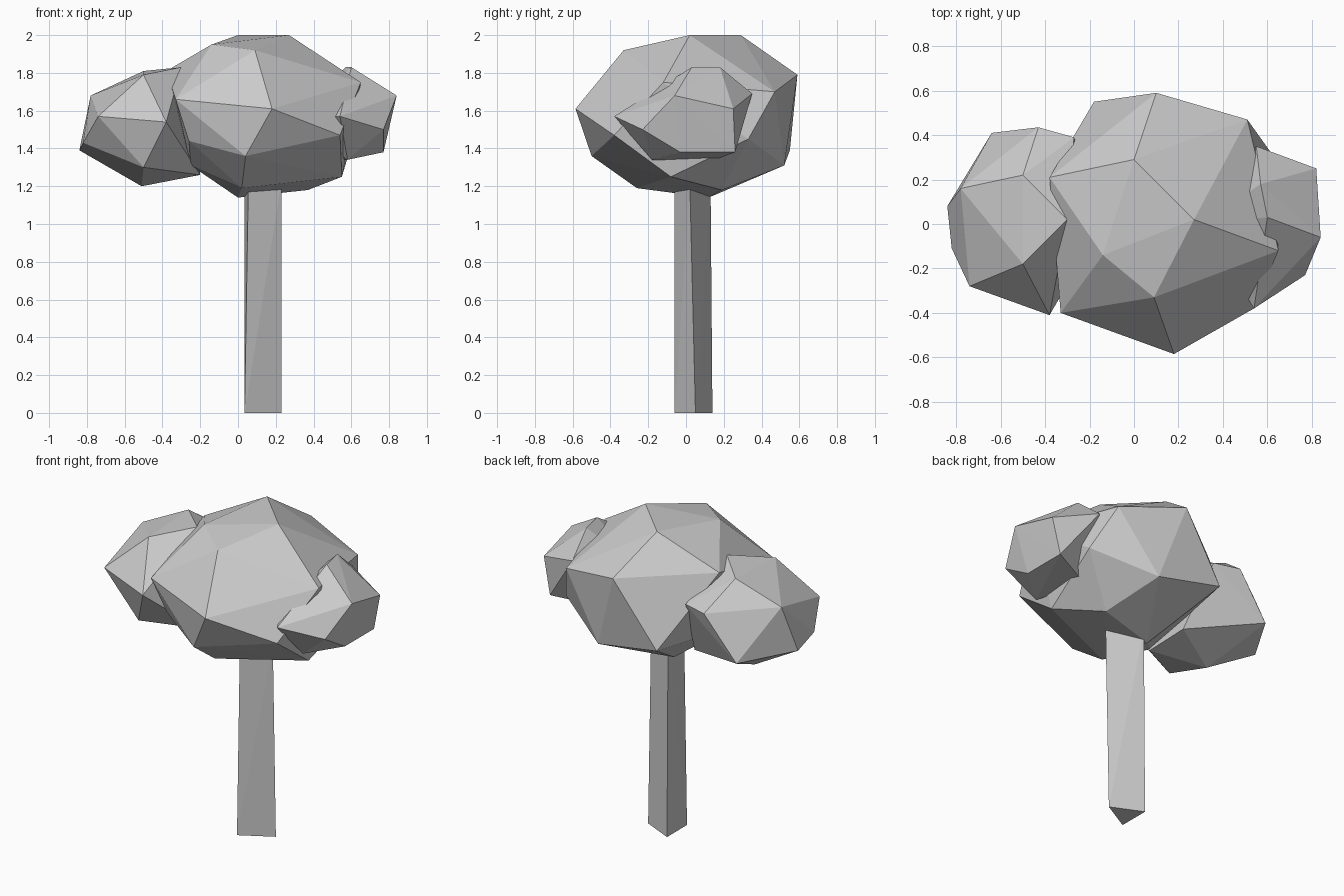
import bpy
import bmesh

grey = bpy.data.materials.new("plain_grey")
grey.diffuse_color = (0.6, 0.6, 0.6, 1)


def faceted_hull(name, points):
    """Flat-shaded rock-like solid wrapped around a few corner points."""
    bm = bmesh.new()
    for p in points:
        bm.verts.new(p)
    res = bmesh.ops.convex_hull(bm, input=bm.verts[:])
    loose = [v for v in bm.verts if not v.link_faces]
    bmesh.ops.delete(bm, geom=loose, context='VERTS')
    bmesh.ops.recalc_face_normals(bm, faces=bm.faces[:])
    mesh = bpy.data.meshes.new(name)
    bm.to_mesh(mesh)
    bm.free()
    mesh.materials.append(grey)
    obj = bpy.data.objects.new(name, mesh)
    bpy.context.collection.objects.link(obj)
    return obj


# Three-sided trunk, slightly twisted, running up into the foliage
faceted_hull("trunk", [
    (0.23, 0.05, 0), (0.035, -0.06, 0), (0.035, 0.14, 0),
    (0.23, 0.02, 1.22), (0.055, -0.06, 1.22), (0.035, 0.13, 1.22)])

# Large central foliage clump: crown, shoulder, skirt, underside
faceted_hull("main_foliage", [
    (0, 0.29, 2), (0.27, 0.02, 2), (-0.14, -0.14, 1.95), (0.09, -0.33, 1.92),
    (-0.38, 0.21, 1.81), (0.10, 0.59, 1.79), (0.65, -0.12, 1.75),
    (0.51, 0.47, 1.70), (-0.33, -0.40, 1.66), (0.18, -0.585, 1.61),
    (0.54, -0.38, 1.47), (0.61, 0.33, 1.45), (-0.26, -0.34, 1.44),
    (-0.18, 0.55, 1.39), (0.04, -0.50, 1.36), (-0.25, -0.15, 1.31),
    (0.25, 0.52, 1.31), (0.55, -0.08, 1.25), (0.02, -0.26, 1.19),
    (0.37, 0.19, 1.18), (0, 0.12, 1.14)])

# Left foliage clump
faceted_hull("left_foliage", [
    (-0.50, 0.22, 1.81), (-0.50, -0.18, 1.79), (-0.30, 0.02, 1.83),
    (-0.78, 0.16, 1.68), (-0.43, 0.435, 1.65), (-0.27, 0.39, 1.65),
    (-0.74, -0.28, 1.57), (-0.38, -0.41, 1.54), (-0.82, -0.11, 1.43),
    (-0.84, 0.08, 1.39), (-0.64, 0.41, 1.38), (-0.50, -0.28, 1.30),
    (-0.20, 0.20, 1.27), (-0.20, -0.10, 1.26), (-0.51, 0.04, 1.20)])

# Right foliage clump
faceted_hull("right_foliage", [
    (0.60, 0.03, 1.83), (0.57, 0.18, 1.83), (0.84, -0.06, 1.68),
    (0.55, 0.35, 1.69), (0.82, 0.25, 1.61), (0.54, -0.38, 1.57),
    (0.77, -0.23, 1.50), (0.77, -0.03, 1.38), (0.77, 0.26, 1.38),
    (0.58, -0.18, 1.34), (0.50, 0.15, 1.34), (0.30, 0, 1.55)])
